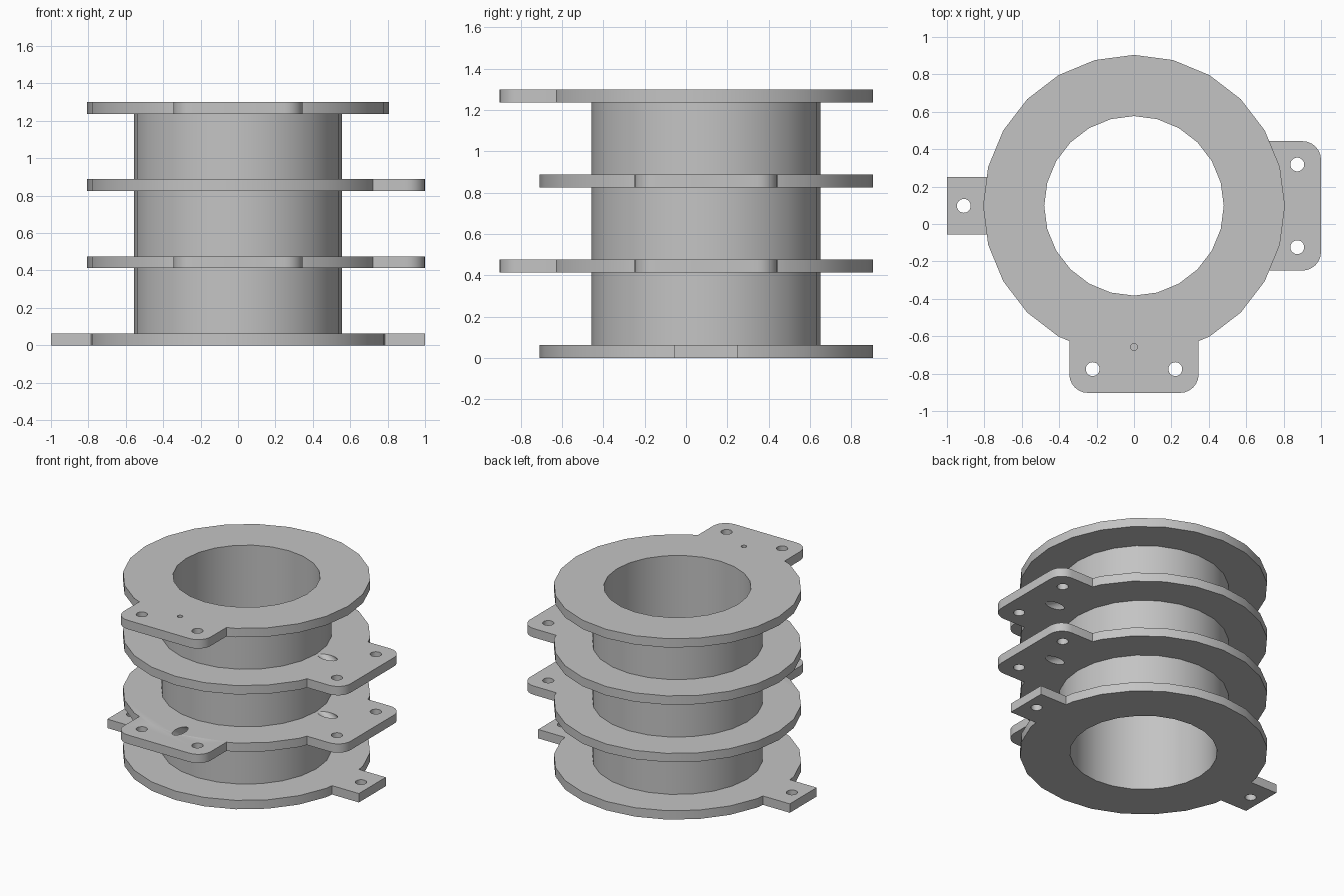
import bpy, bmesh, math
from mathutils import Vector

if "Cube" in bpy.data.objects:
    bpy.data.objects.remove(bpy.data.objects["Cube"])

CY = 0.097            # spool axis sits slightly behind the centre
R_DISC, R_TUBE, R_BORE = 0.807, 0.555, 0.48
LEVELS = [(0.0, 0.064), (0.413, 0.476), (0.825, 0.889), (1.236, 1.30)]
FRONT, RIGHT, LEFT = -math.pi / 2, 0.0, math.pi

grey = bpy.data.materials.new("light grey plastic")
grey.diffuse_color = (0.55, 0.55, 0.55, 1)
grey.use_nodes = True
grey.node_tree.nodes["Principled BSDF"].inputs["Base Color"].default_value = grey.diffuse_color


def make_object(name, bm):
    bmesh.ops.recalc_face_normals(bm, faces=bm.faces)
    me = bpy.data.meshes.new(name)
    bm.to_mesh(me)
    bm.free()
    me.materials.append(grey)
    ob = bpy.data.objects.new(name, me)
    bpy.context.collection.objects.link(ob)
    return ob


def place(ang, r, t, z):
    """Point at radial distance r and sideways offset t along a direction."""
    c, s = math.cos(ang), math.sin(ang)
    return Vector((c * r - s * t, CY + s * r + c * t, z))


def rod(a, b, r, n=24):
    """Cylinder between two points."""
    d = b - a
    bm = bmesh.new()
    bmesh.ops.create_cone(bm, cap_ends=True, segments=n, radius1=r, radius2=r, depth=d.length)
    rot = d.to_track_quat('Z', 'Y').to_matrix().to_4x4() if d.xy.length > 1e-6 else None
    if rot:
        bmesh.ops.transform(bm, matrix=rot, verts=bm.verts)
    bmesh.ops.translate(bm, vec=(a + b) / 2, verts=bm.verts)
    return make_object("rod", bm)


def tab(ang, half, corner, z0, z1):
    """Mounting tab reaching radius 1, with rounded outer corners."""
    pts = [(0.6, -half)]
    for sgn in (-1, 1):
        if corner:
            arc = [math.pi / 2 * i / 6 for i in range(7)]
            arc = [a - math.pi / 2 for a in arc] if sgn < 0 else arc
            pts += [(1 - corner + corner * math.cos(a),
                     sgn * (half - corner) + corner * math.sin(a)) for a in arc]
        else:
            pts.append((1.0, sgn * half))
    pts.append((0.6, half))
    bm = bmesh.new()
    face = bm.faces.new([bm.verts.new(place(ang, r, t, z0)) for r, t in pts])
    ext = bmesh.ops.extrude_face_region(bm, geom=[face])
    bmesh.ops.translate(bm, vec=(0, 0, z1 - z0),
                        verts=[v for v in ext["geom"] if isinstance(v, bmesh.types.BMVert)])
    return make_object("tab", bm)


def boolean(ob, other, op):
    m = ob.modifiers.new(op, 'BOOLEAN')
    m.object, m.operation, m.solver = other, op, 'EXACT'
    dg = bpy.context.evaluated_depsgraph_get()
    me = bpy.data.meshes.new_from_object(ob.evaluated_get(dg))
    ob.modifiers.clear()
    ob.data = me
    bpy.data.objects.remove(other)


def smooth(ob):
    bpy.ops.object.select_all(action='DESELECT')
    ob.select_set(True)
    bpy.context.view_layer.objects.active = ob
    bpy.ops.object.shade_smooth_by_angle(angle=math.radians(30))


def flange(name, level, tabs, wire_holes):
    """tabs: (angle, half width, corner, hole offsets); wire_holes: (angle, r bottom, r top, radius)."""
    z0, z1 = LEVELS[level]
    ob = rod(Vector((0, CY, z0)), Vector((0, CY, z1)), R_DISC)
    ob.name = name
    for ang, half, corner, _, _ in tabs:
        boolean(ob, tab(ang, half, corner, z0, z1), 'UNION')
    boolean(ob, rod(Vector((0, CY, z0 - .1)), Vector((0, CY, z1 + .1)), R_BORE), 'DIFFERENCE')
    for ang, _, _, r, offsets in tabs:
        for t in offsets:
            boolean(ob, rod(place(ang, r, t, z0 - .05), place(ang, r, t, z1 + .05), 0.037), 'DIFFERENCE')
    for ang, rb, rt, rad in wire_holes:
        a, b = place(ang, rb, 0, z0), place(ang, rt, 0, z1)
        boolean(ob, rod(a - (b - a), b + (b - a), rad, 20), 'DIFFERENCE')
    smooth(ob)


def wide(ang):
    return (ang, 0.346, 0.1, 0.873, (-0.221, 0.221))


def small(ang):
    return (ang, 0.153, 0, 0.91, (0,))


# Four flanges with their mounting tabs and wire holes
flange("bottom_flange", 0, [small(LEFT), small(RIGHT)], [])
flange("lower_flange", 1, [wide(FRONT), wide(RIGHT)],
       [(FRONT, 0.645, 0.755, 0.037), (RIGHT, 0.755, 0.645, 0.037)])
flange("upper_flange", 2, [wide(RIGHT)], [(RIGHT, 0.755, 0.645, 0.037)])
flange("top_flange", 3, [wide(FRONT)], [(FRONT, 0.755, 0.755, 0.018)])

# Tube sections between the flanges
for i in range(3):
    z0, z1 = LEVELS[i][1], LEVELS[i + 1][0]
    ob = rod(Vector((0, CY, z0)), Vector((0, CY, z1)), R_TUBE)
    boolean(ob, rod(Vector((0, CY, z0 - .1)), Vector((0, CY, z1 + .1)), R_BORE), 'DIFFERENCE')
    ob.name = f"tube_section_{i + 1}"
    # drop the hidden end faces that touch the flanges
    bm = bmesh.new()
    bm.from_mesh(ob.data)
    bmesh.ops.delete(bm, geom=[f for f in bm.faces if abs(f.normal.z) > 0.9], context='FACES')
    bm.to_mesh(ob.data)
    bm.free()
    smooth(ob)
